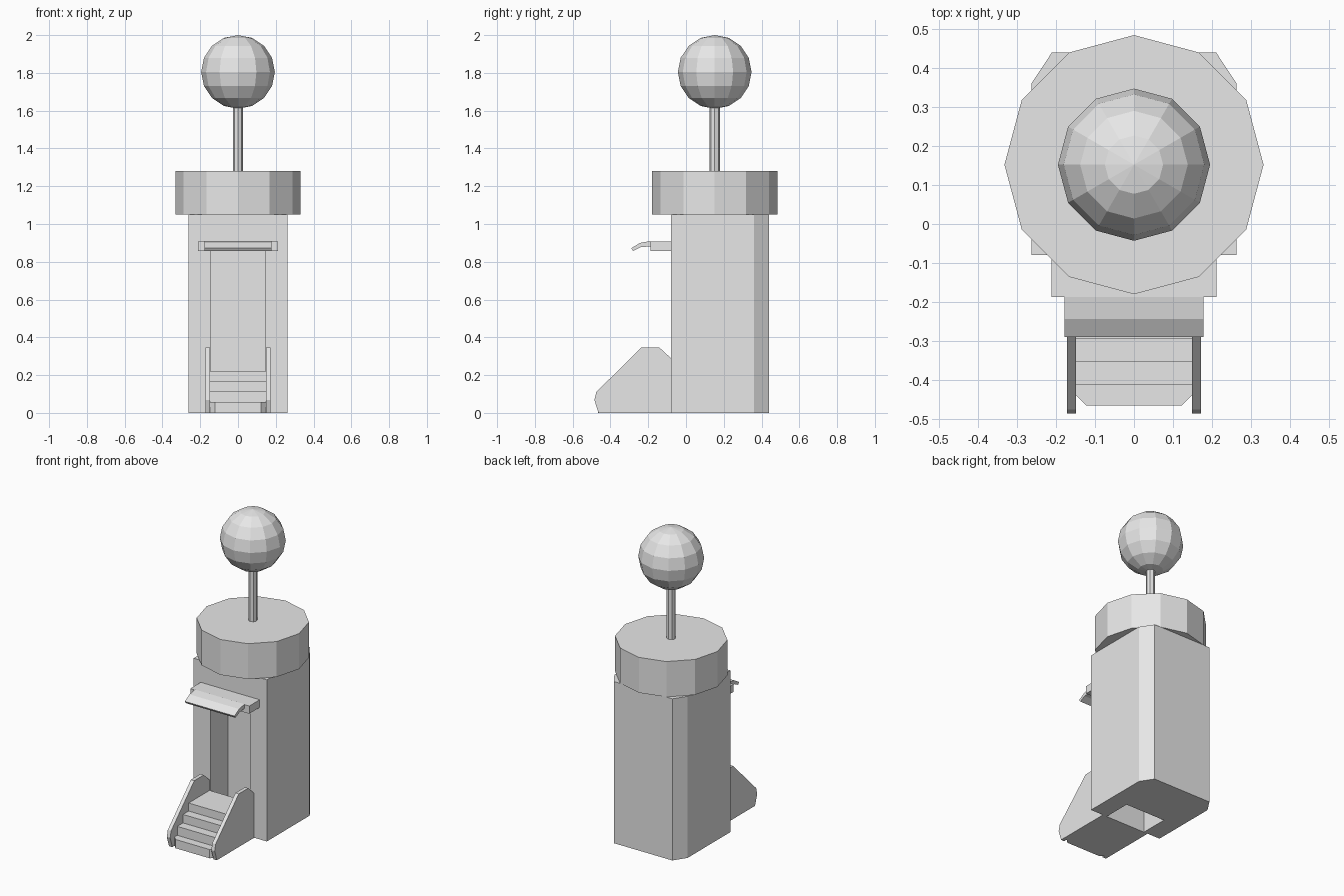
import bpy, bmesh, math
from mathutils import Vector

cube = bpy.data.objects.get("Cube")
if cube:
    bpy.data.objects.remove(cube, do_unlink=True)

grey = bpy.data.materials.new("light grey")
grey.use_nodes = True
colour = (0.8, 0.8, 0.8, 1)
grey.diffuse_color = colour
grey.node_tree.nodes["Principled BSDF"].inputs["Base Color"].default_value = colour


def finish(bm, name):
    bmesh.ops.recalc_face_normals(bm, faces=bm.faces)
    mesh = bpy.data.meshes.new(name)
    bm.to_mesh(mesh)
    bm.free()
    mesh.materials.append(grey)
    obj = bpy.data.objects.new(name, mesh)
    bpy.context.collection.objects.link(obj)
    return obj


def prism(name, outline, axis, lo, hi):
    """Extrude an outline: (x, y) along z, or (y, z) along x."""
    def place(p):
        return (p[0], p[1], lo) if axis == "z" else (lo, p[0], p[1])
    bm = bmesh.new()
    face = bm.faces.new([bm.verts.new(place(p)) for p in outline])
    out = bmesh.ops.extrude_face_region(bm, geom=[face])
    move = Vector((0, 0, hi - lo)) if axis == "z" else Vector((hi - lo, 0, 0))
    verts = [g for g in out["geom"] if isinstance(g, bmesh.types.BMVert)]
    bmesh.ops.translate(bm, vec=move, verts=verts)
    return finish(bm, name)


def box_outline(half, y0, y1):
    return [(-half, y0), (half, y0), (half, y1), (-half, y1)]


def ring(radius, sides):
    return [(radius * math.cos(math.tau * i / sides),
             AXIS_Y + radius * math.sin(math.tau * i / sides)) for i in range(sides)]


AXIS_Y = 0.152
FRONT = -0.08

# Tower body with chamfered back corners and an open doorway recess
tower = prism("tower_body", [(-0.263, FRONT), (0.263, FRONT), (0.263, 0.36),
                             (0.21, 0.44), (-0.21, 0.44), (-0.263, 0.36)], "z", 0, 1.05)
cutter = prism("doorway_cutter", box_outline(0.143, -0.2, 0.103), "z", -0.1, 0.86)
cutter.hide_render = True
cut = tower.modifiers.new("doorway", "BOOLEAN")
cut.operation = "DIFFERENCE"
cut.solver = "EXACT"
cut.object = cutter
bpy.context.view_layer.objects.active = tower
tower.select_set(True)
bpy.ops.object.modifier_apply(modifier=cut.name)
bpy.data.objects.remove(cutter, do_unlink=True)

# Cap, pole and ball on the tower axis
prism("round_cap", ring(0.332, 12), "z", 1.05, 1.28)
prism("pole", ring(0.027, 8), "z", 1.28, 1.64)
bm = bmesh.new()
bmesh.ops.create_uvsphere(bm, u_segments=12, v_segments=8, radius=0.195)
bmesh.ops.translate(bm, vec=(0, AXIS_Y, 1.805), verts=bm.verts)
finish(bm, "ball")

# Awning over the doorway
prism("awning_bracket", box_outline(0.212, -0.187, FRONT), "z", 0.857, 0.907)
prism("awning", [(-0.187, 0.91), (-0.243, 0.9), (-0.29, 0.872), (-0.28, 0.857),
                 (-0.24, 0.877), (-0.187, 0.882)], "x", -0.178, 0.178)

# Stairs: clipped bottom step, then the stepped block
prism("bottom_step", [(-0.148, FRONT), (-0.148, -0.44), (-0.122, -0.465),
                      (0.122, -0.465), (0.148, -0.44), (0.148, FRONT)], "z", 0, 0.057)
prism("upper_steps", [(FRONT, 0.057), (-0.412, 0.057), (-0.412, 0.115), (-0.353, 0.115),
                      (-0.353, 0.17), (-0.295, 0.17), (-0.295, 0.222), (FRONT, 0.222)],
      "x", -0.148, 0.148)

# Side panels of the stairs
for side, lo in (("right", -0.172), ("left", 0.148)):
    prism(side + "_stair_panel", [(FRONT, 0), (FRONT, 0.29), (-0.14, 0.345), (-0.238, 0.345),
                                  (-0.475, 0.11), (-0.485, 0.068), (-0.463, 0)],
          "x", lo, lo + 0.024)
